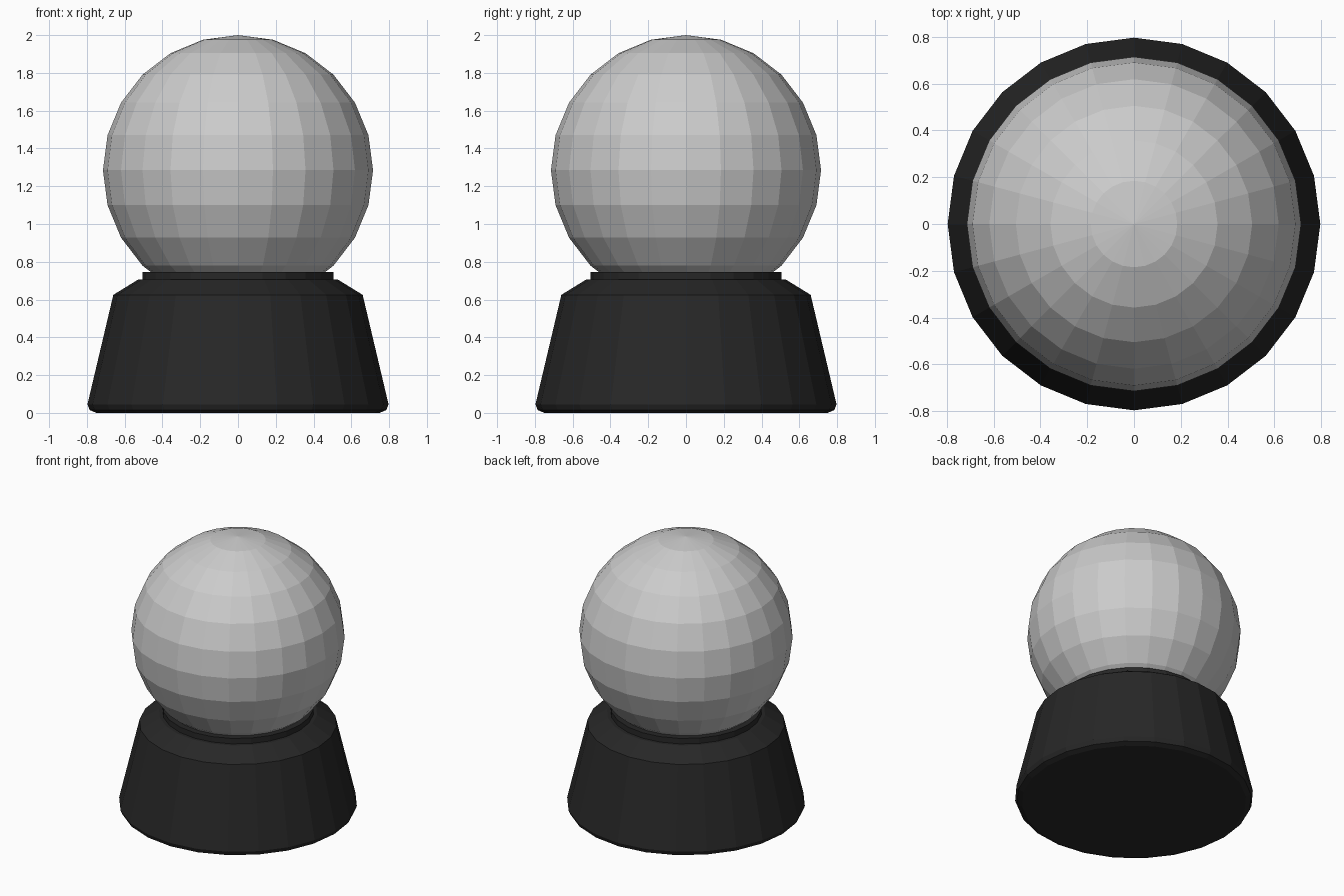
import bpy, bmesh, math

if "Cube" in bpy.data.objects:
    bpy.data.objects.remove(bpy.data.objects["Cube"])

SIDES = 24

dark = bpy.data.materials.new("dark_base")
dark.diffuse_color = (0.02, 0.02, 0.02, 1)
dark.use_nodes = True
dark.node_tree.nodes["Principled BSDF"].inputs["Base Color"].default_value = dark.diffuse_color


def finish(name, bm, mat=None):
    bmesh.ops.recalc_face_normals(bm, faces=bm.faces)
    me = bpy.data.meshes.new(name)
    bm.to_mesh(me)
    bm.free()
    ob = bpy.data.objects.new(name, me)
    bpy.context.collection.objects.link(ob)
    if mat:
        me.materials.append(mat)
    return ob


def turned(name, profile, mat=None):
    """Closed solid turned from (radius, z) points, bottom to top."""
    bm = bmesh.new()
    rings = []
    for r, z in profile:
        rings.append([bm.verts.new((r * math.cos(2 * math.pi * i / SIDES),
                                    r * math.sin(2 * math.pi * i / SIDES), z))
                      for i in range(SIDES)])
    for a, b in zip(rings, rings[1:]):
        for i in range(SIDES):
            j = (i + 1) % SIDES
            bm.faces.new((a[i], a[j], b[j], b[i]))
    bm.faces.new(rings[0][::-1])
    bm.faces.new(rings[-1])
    return finish(name, bm, mat)


# Tapered pedestal with bevelled foot and shoulder
turned("pedestal", [(0.75, 0.0), (0.785, 0.015), (0.797, 0.045),
                    (0.66, 0.625), (0.53, 0.705)], dark)

# Collar holding the globe
turned("collar", [(0.505, 0.69), (0.505, 0.745)], dark)

# Faceted glass globe
bm = bmesh.new()
bmesh.ops.create_uvsphere(bm, u_segments=SIDES, v_segments=12, radius=0.715)
bmesh.ops.translate(bm, verts=bm.verts, vec=(0, 0, 1.285))
finish("globe", bm)
